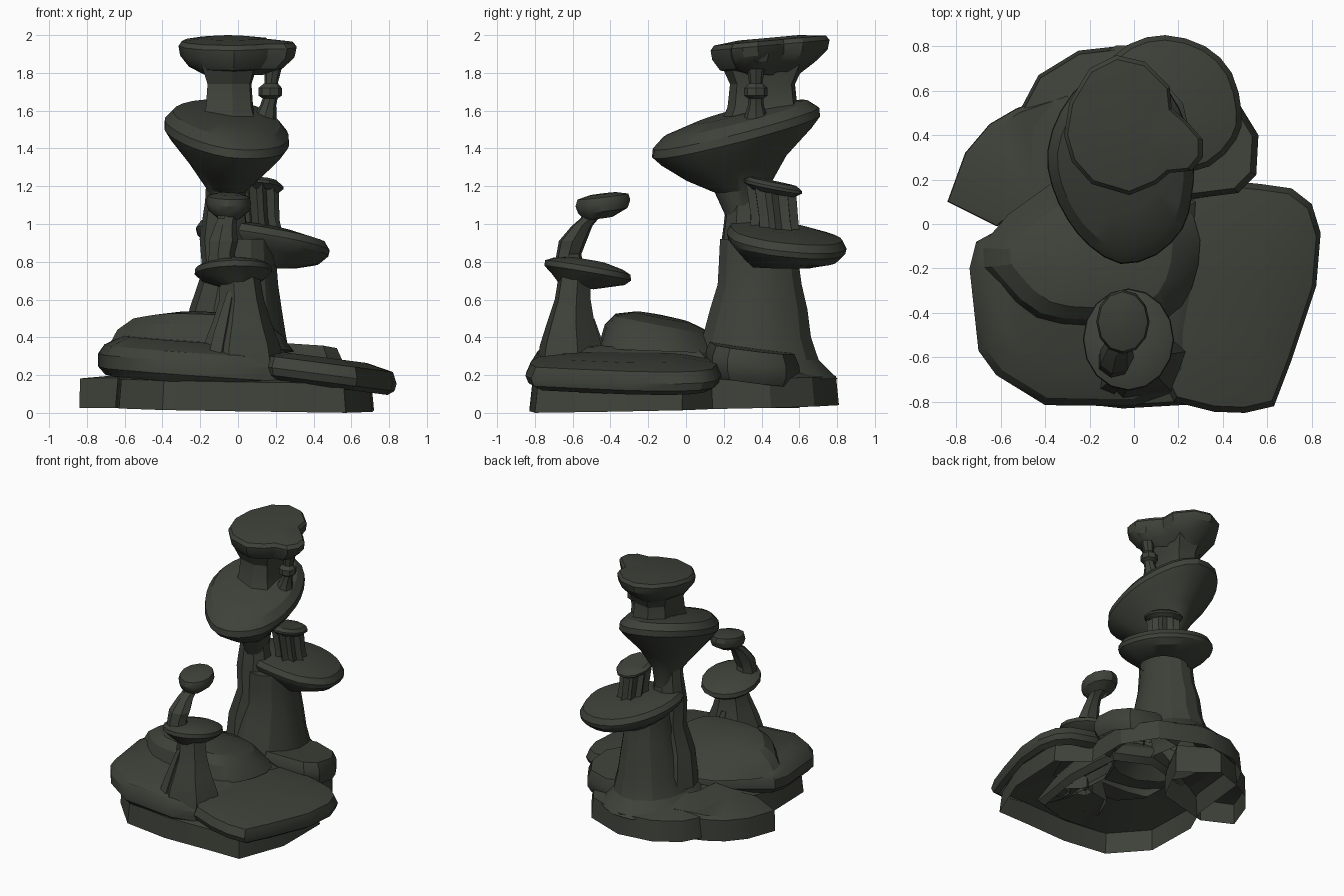
import bpy, bmesh, math

rock = bpy.data.materials.new("dark_moss_stone")
rock.diffuse_color = (0.048, 0.054, 0.041, 1)


def smooth_outline(pts):
    """Round a closed outline by adding one curved midpoint per side."""
    n, out = len(pts), []
    for i in range(n):
        a, b, c, d = (pts[(i + k) % n] for k in (-1, 0, 1, 2))
        out.append(b)
        out.append(tuple((9 * (b[j] + c[j]) - a[j] - d[j]) / 16 for j in (0, 1)))
    return out


def ellipse(cx, cy, rx, ry, n=12, notch=0.0, turn=0.0):
    pts = []
    for i in range(n):
        a = 2 * math.pi * i / n + turn
        k = 1 - notch * (i % 2)
        pts.append((cx + rx * k * math.cos(a), cy + ry * k * math.sin(a)))
    return pts


def loft(name, outline, levels, tilt=(0, 0), center=None, rounded=False, angle=32, cap=True):
    """Stack scaled copies of an outline: (scale, z, dx, dy, tilt weight). Open below."""
    if rounded:
        outline = smooth_outline(outline)
    area = sum(a[0] * b[1] - b[0] * a[1] for a, b in zip(outline, outline[1:] + outline[:1]))
    if area < 0:
        outline = outline[::-1]
    xs, ys = [p[0] for p in outline], [p[1] for p in outline]
    cx, cy = center or ((min(xs) + max(xs)) / 2, (min(ys) + max(ys)) / 2)
    bm = bmesh.new()
    rings = []
    for lv in levels:
        s, z, dx, dy, w = tuple(lv) + (0, 0, 1)[len(lv) - 2:]
        ring = []
        for x, y in outline:
            ox, oy = (x - cx) * s, (y - cy) * s
            ring.append(bm.verts.new((cx + dx + ox, cy + dy + oy,
                                      z + w * (tilt[0] * ox + tilt[1] * oy))))
        rings.append(ring)
    n = len(outline)
    for lo, hi in zip(rings, rings[1:]):
        for i in range(n):
            bm.faces.new((lo[i], lo[(i + 1) % n], hi[(i + 1) % n], hi[i]))
    if cap:
        bm.faces.new(rings[-1])
    bmesh.ops.triangulate(bm, faces=[f for f in bm.faces if len(f.verts) > 4])
    me = bpy.data.meshes.new(name)
    bm.to_mesh(me)
    bm.free()
    me.materials.append(rock)
    ob = bpy.data.objects.new(name, me)
    bpy.context.collection.objects.link(ob)
    bpy.ops.object.select_all(action='DESELECT')
    ob.select_set(True)
    bpy.context.view_layer.objects.active = ob
    bpy.ops.object.shade_smooth_by_angle(angle=math.radians(angle))
    return ob


# --- ground level rock ---
loft("base_wall", [(-.63, -.55), (-.4, -.79), (-.05, -.83), (.3, -.81), (.57, -.8), (.71, -.45),
                   (.72, -.02), (.5, .14), (.5, .45), (.34, .68), (.02, .81), (-.25, .78),
                   (-.43, .67), (-.52, .5), (-.56, .05), (-.65, -.15)],
     [(1, .025), (.98, .18), (.6, .26)], tilt=(-.015, .02), center=(0, 0), cap=False)

loft("back_left_step", [(-.84, .1), (-.76, .32), (-.65, .45), (-.53, .52), (-.3, .6), (-.05, .4),
                        (-.2, .1), (-.42, .04), (-.62, -.01)],
     [(1, .025, 0, 0, 0), (.99, .19, 0, 0, .05), (.92, .22, .01, 0, .25)], tilt=(.4, 0), angle=25)

loft("left_slab", [(-.74, -.2), (-.71, -.08), (-.6, -.02), (-.35, .1), (0, .22), (.3, .12),
                   (.34, -.3), (.28, -.72), (0, -.82), (-.4, -.815), (-.62, -.68), (-.7, -.57)],
     [(.93, .165), (1, .205), (1, .275), (.94, .325), (.75, .38, 0, .03)], tilt=(-.07, .02),
     center=(-.2, -.3))

loft("left_mound", [(-.64, -.11), (-.58, -.26), (-.42, -.4), (-.2, -.43), (.05, -.42), (.17, -.35),
                    (.24, -.18), (.22, .02), (0, .19), (-.35, .15)],
     [(1.12, .33, 0, 0, .2), (1, .41), (.82, .475), (.45, .51)], tilt=(-.04, -.19),
     center=(-.17, -.13), rounded=True, angle=25)

loft("right_slab", [(.18, -.8), (.36, -.845), (.5, -.85), (.63, -.82), (.71, -.61), (.82, -.28),
                    (.84, -.04), (.8, .09), (.71, .16), (.57, .18), (.47, .19), (.2, .12),
                    (.05, -.2), (.08, -.6)],
     [(.88, .14), (.97, .165), (1, .205), (.95, .265), (.6, .295)], tilt=(-.13, 0))

loft("back_right_slab", [(.15, .1), (.47, .14), (.55, .22), (.56, .4), (.48, .53), (.28, .6),
                         (0, .52), (0, .2)],
     [(.9, .17), (1, .22), (1, .28), (.9, .34)], tilt=(-.05, -.13))

# --- tall pillar ---
loft("pillar_foot", ellipse(.03, .385, .24, .3, 14),
     [(1.5, .18, -.03, -.02), (1.12, .28, -.02, -.01), (.98, .4, -.01, -.01), (.88, .55, -.01, .0),
      (.76, .68, 0, .005), (.72, .8), (.7, .92, 0, 0)], angle=24)

loft("pillar_neck", ellipse(-.07, .3, .14, .13, 9, 0, .3),
     [(1.5, .3, -.01, .01), (1.2, .55, -.02, 0), (.92, .75, .01, 0), (.95, .92, 0, .01),
      (.85, 1.02, 0, .01), (.74, 1.12, 0, .01), (.7, 1.22, 0, .01)], angle=24)

loft("pillar_big_cap", [(-.39, .33), (-.37, .17), (-.3, .02), (-.2, -.1), (-.06, -.18), (.1, -.14),
                        (.22, -.02), (.26, .12), (.27, .27), (.24, .43), (.15, .61), (0, .71),
                        (-.2, .66), (-.33, .51)],
     [(.24, 1.05, 0, .05, .2), (.32, 1.18, 0, .03, .4), (.6, 1.3), (.9, 1.415), (1, 1.465),
      (.99, 1.51), (.86, 1.56), (.5, 1.59)], tilt=(-.11, .25), rounded=True, angle=28)

loft("upper_neck", [(-.17, .25), (-.03, .22), (.07, .26), (.08, .42), (.06, .57), (-.08, .59),
                    (-.17, .5)],
     [(1.2, 1.53), (1, 1.62), (.93, 1.74), (1.25, 1.87)], angle=25)

loft("top_cap", [(-.315, .4), (-.28, .28), (-.19, .18), (-.02, .13), (.1, .18), (.16, .23), (.26, .24),
                 (.31, .3), (.31, .38), (.24, .46), (.17, .52), (.16, .62), (.05, .73), (-.08, .76),
                 (-.2, .7), (-.29, .55)],
     [(.5, 1.79, 0, 0, 0), (.8, 1.835, 0, -.01), (.97, 1.895), (1, 1.945), (.94, 1.97), (.5, 1.985)],
     tilt=(0, .09), center=(-.04, .43))

loft("small_spindle", ellipse(.14, .37, .1, .1, 8),
     [(.8, 1.5, -.01), (.65, 1.56), (.42, 1.63, .02), (.4, 1.665, .03), (.62, 1.68, .03),
      (.62, 1.72, .03), (.36, 1.745, .035), (.45, 1.82, .045), (.85, 1.86, .05), (.95, 1.9, .05)])

# --- side shelf wrapping the pillar, with little pavilion ---
loft("side_shelf", [(.485, .5), (.44, .68), (.32, .8), (.14, .85), (-.02, .81), (-.14, .7),
                    (-.21, .55), (-.22, .38), (-.16, .26), (0, .22), (.15, .22), (.34, .26), (.46, .38)],
     [(.5, .77, 0, -.03, .2), (.85, .835), (.98, .88), (1, .91), (.93, .95), (.5, .98)],
     tilt=(-.16, -.12), rounded=True)

loft("pavilion_pillars", ellipse(.12, .47, .105, .135, 18, .25),
     [(1.05, .93, .01, .01), (.95, 1.02), (1, 1.19, -.01, -.02)], tilt=(0, -.2), angle=15)

loft("pavilion_roof", ellipse(.115, .46, .125, .155, 11),
     [(.75, 1.165), (1, 1.19), (1, 1.205), (.8, 1.225)], tilt=(-.05, -.2))

# --- front mushroom rock ---
loft("front_pedestal", ellipse(.02, -.61, .24, .2, 12, .12, .2),
     [(1, .2), (.86, .36, .0), (.66, .48, .0), (.5, .6, 0, .01), (.45, .72, -.01, .02)], angle=20)

# slanted buttresses beside the pedestal
for name, x, y, dx, dy, h in (("buttress_left", -.13, -.73, .09, .08, .64),
                              ("buttress_right", .19, -.58, -.1, -.01, .48),
                              ("buttress_back", .08, -.46, -.06, -.05, .5)):
    loft(name, ellipse(x, y, .065, .065, 5),
         [(1, .2), (.8, .21 + (h - .2) * .5, dx * .5, dy * .5), (.4, h, dx, dy)], angle=20)

loft("front_lower_cap", ellipse(-.025, -.52, .205, .23, 16),
     [(.4, .67, .02, -.06), (.85, .71), (1, .74), (.98, .77), (.8, .79), (.4, .81)],
     tilt=(.03, -.17))

loft("front_stem", ellipse(-.08, -.62, .08, .075, 7),
     [(1.1, .76), (.9, .84, -.01), (1, .91, 0, .02), (.75, .99, .01, .07), (.65, 1.03, .02, .11),
      (.9, 1.09, .02, .15)], angle=22)

loft("front_upper_cap", ellipse(-.05, -.44, .12, .145, 12),
     [(.5, 1.03, 0, -.02), (.9, 1.07), (1, 1.11), (.93, 1.145), (.5, 1.16)], tilt=(-.04, .12))
